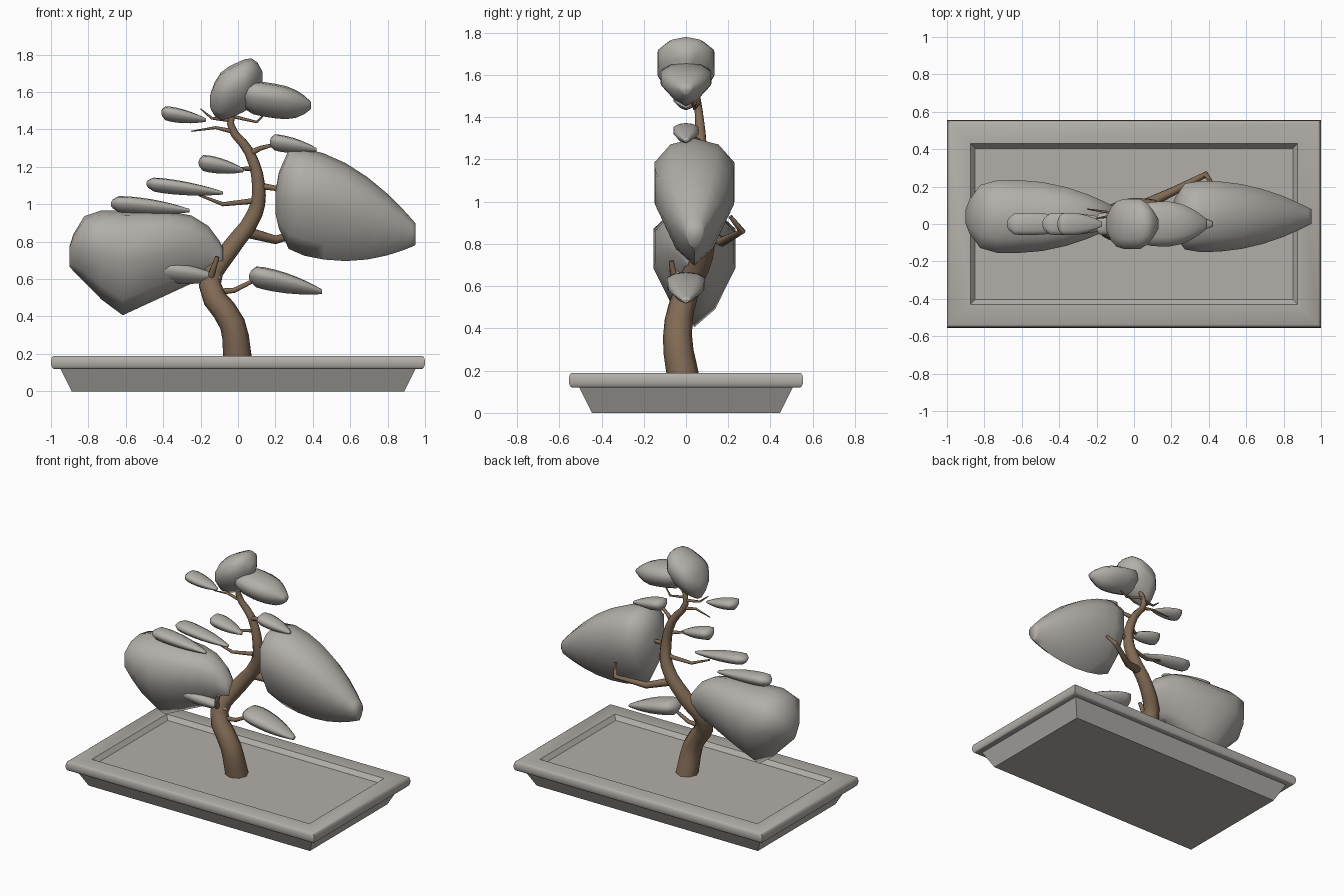
import bpy, bmesh, math
from mathutils import Vector

cube = bpy.data.objects.get("Cube")
if cube:
    bpy.data.objects.remove(cube, do_unlink=True)


def material(name, red, green, blue):
    mat = bpy.data.materials.new(name)
    mat.use_nodes = True
    colour = (red, green, blue, 1)
    mat.diffuse_color = colour
    mat.node_tree.nodes["Principled BSDF"].inputs["Base Color"].default_value = colour
    return mat


grey = material("warm_grey", .45, .43, .4)
brown = material("bark_brown", .22, .145, .09)


def add_object(name, data, mat):
    """Link a new object, give it its colour and make it the active one."""
    data.materials.append(mat)
    ob = bpy.data.objects.new(name, data)
    bpy.context.collection.objects.link(ob)
    bpy.ops.object.select_all(action="DESELECT")
    ob.select_set(True)
    bpy.context.view_layer.objects.active = ob


def smooth(degrees):
    bpy.ops.object.shade_smooth_by_angle(angle=math.radians(degrees))


def loft(name, rings, degrees):
    """Skin a list of equal-length point rings and close both ends."""
    bm = bmesh.new()
    loops = [[bm.verts.new(point) for point in ring] for ring in rings]
    for lower, upper in zip(loops, loops[1:]):
        for i in range(len(lower)):
            bm.faces.new((lower[i - 1], lower[i], upper[i], upper[i - 1]))
    bm.faces.new(loops[0])
    bm.faces.new(loops[-1])
    bmesh.ops.recalc_face_normals(bm, faces=bm.faces)
    mesh = bpy.data.meshes.new(name)
    bm.to_mesh(mesh)
    bm.free()
    add_object(name, mesh, grey)
    smooth(degrees)


# Rectangular tray: flared body, rounded rim and sunken bed, as (inset, height)
corners = [(-1, -1), (1, -1), (1, 1), (-1, 1)]
rim_angles = [math.pi * (step / 6 - .5) for step in range(7)]
rim = [(.015 * (1 - math.cos(a)), .155 + .035 * math.sin(a)) for a in rim_angles]
profile = [(.11, 0), (.05, .12)] + rim + [(.125, .19), (.15, .16)]
loft("tray", [[(sx * (1 - inset), sy * (.555 - inset), height) for sx, sy in corners]
              for inset, height in profile], 35)

# Shield-shaped cross-section shared by every foliage pad, as (side, up)
half_shield = [(0, 1), (.6, .9), (1, .6), (1, 0), (.5, -.7), (0, -1)]
shield = half_shield + [(-side, up) for side, up in half_shield[-2:0:-1]]


def swell(t, peak, power):
    """Egg profile: blunt head, full at the peak, tapering to a small tail."""
    u = (peak - t) / peak if t < peak else (t - peak) / (1 - peak)
    return 1 - .8 * u ** (5 if t < peak and power > 1 else max(power, 1))


def pad(name, head, tail, rise, fall, width, peak=.25, top=2, bottom=2, lean=0):
    """Foliage pad along an axis from head to tail, both given as (x, z)."""
    rings = []
    steps = 10
    for step in range(steps + 1):
        t = (1 - math.cos(math.pi * step / steps)) / 2
        x, z = Vector(head).lerp(Vector(tail), t)
        high = z + rise * swell(t, peak, top)
        low = z - fall * swell(t, peak, bottom)
        wide = width * swell(t, peak, 2)
        middle, tall = (high + low) / 2, (high - low) / 2
        rings.append([(x, lean + wide * side, middle + tall * up) for side, up in shield])
    loft(name, rings, 80)


# Two large foliage masses
pad("large_right_foliage", (-.9, .73), (-.08, .72), rise=.24, fall=.33, width=.195,
    peak=.32, top=6, bottom=1, lean=.04)
pad("large_left_foliage", (.2, 1), (.95, .83), rise=.335, fall=.24, width=.19, lean=.04)

# Crown: an upright lobe and a drooping lobe
pad("crown_upright_lobe", (-.15, 1.55), (.13, 1.68), rise=.14, fall=.14, width=.135,
    peak=.6, top=3, bottom=3)
pad("crown_drooping_lobe", (0, 1.59), (.39, 1.53), rise=.085, fall=.1, width=.12,
    peak=.45, top=3, bottom=3)

# Small teardrop pads
pad("upper_right_pad", (-.41, 1.49), (-.17, 1.45), rise=.04, fall=.04, width=.06)
pad("upper_left_pad", (.17, 1.33), (.42, 1.29), rise=.05, fall=.04, width=.06)
pad("middle_right_pad", (-.21, 1.22), (.03, 1.18), rise=.05, fall=.04, width=.06)
pad("long_right_pad", (-.49, 1.11), (-.08, 1.06), rise=.04, fall=.04, width=.06)
pad("resting_right_pad", (-.68, 1), (-.26, .965), rise=.05, fall=.04, width=.06)
pad("low_right_pad", (-.45, .64), (-.09, .6), rise=.065, fall=.05, width=.08)
pad("low_left_pad", (.06, .61), (.45, .53), rise=.07, fall=.05, width=.09)


def limb(name, thick, thin, points, handle="VECTOR"):
    """Round limb through the points, tapering evenly from thick to thin."""
    curve = bpy.data.curves.new(name, "CURVE")
    curve.dimensions = "3D"
    curve.bevel_depth = 1
    curve.bevel_resolution = 2
    curve.resolution_u = 3
    curve.use_fill_caps = True
    spline = curve.splines.new("BEZIER")
    last = len(points) - 1
    spline.bezier_points.add(last)
    for i, (knot, point) in enumerate(zip(spline.bezier_points, points)):
        knot.co = point
        knot.radius = thick + (thin - thick) * i / last
        knot.handle_left_type = knot.handle_right_type = handle
    add_object(name, curve, brown)
    bpy.ops.object.convert(target="MESH")
    smooth(50)


# Winding trunk
limb("trunk", .077, .012, [
    (0, -.01, .15), (-.03, -.04, .36), (-.15, 0, .57), (-.05, .08, .75), (.09, .09, .95),
    (.11, .07, 1.1), (.06, .07, 1.28), (-.04, .06, 1.43), (.02, .04, 1.58)], "AUTO")

# Large branches that carry the left foliage
limb("kinked_left_branch", .03, .01,
     [(.05, .1, .85), (.2, .17, .81), (.385, .265, .86), (.42, .21, .93)])
limb("left_foliage_branch", .018, .01, [(.11, .07, 1.1), (.3, .04, 1.07)])

# Smaller branches and twigs
limb("right_middle_branch", .016, .006, [(.1, .08, 1.02), (-.08, .05, 1), (-.21, .03, 1.05)])
limb("low_left_branch", .018, .01, [(-.13, 0, .53), (-.02, 0, .54), (.1, 0, .6)])
limb("low_right_stub", .02, .012, [(-.15, -.02, .6), (-.13, -.06, .66), (-.11, -.07, .72)])
limb("upper_left_branch", .018, .008, [(.06, .07, 1.27), (.12, .04, 1.3), (.2, 0, 1.32)])
limb("middle_right_twig", .014, .008, [(.08, .07, 1.19), (0, .02, 1.19)])
limb("upper_right_twig", .012, .003, [(-.04, .06, 1.45), (-.14, .04, 1.46), (-.2, .03, 1.51)])
limb("lower_right_twig", .013, .003, [(-.03, .06, 1.39), (-.12, .06, 1.41), (-.25, .08, 1.39)])
limb("crown_left_twig", .01, .004, [(-.03, .06, 1.47), (.1, .04, 1.44), (.16, .02, 1.5)])
